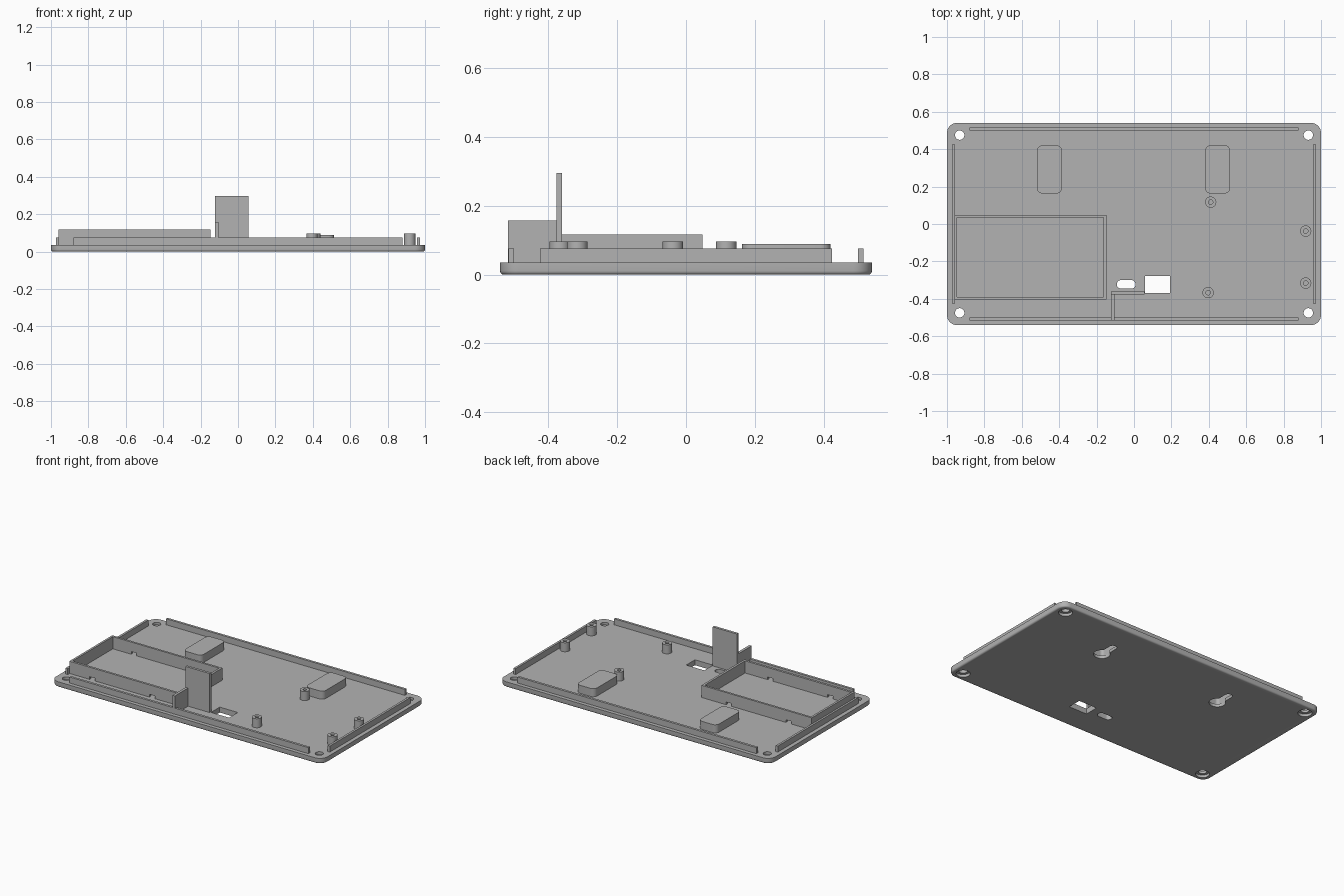
import bpy, bmesh, math

if "Cube" in bpy.data.objects:
    bpy.data.objects.remove(bpy.data.objects["Cube"], do_unlink=True)

grey = bpy.data.materials.new("matte grey")
grey.use_nodes = True
grey.diffuse_color = (0.45, 0.45, 0.45, 1)
grey.node_tree.nodes["Principled BSDF"].inputs["Base Color"].default_value = (0.45, 0.45, 0.45, 1)

FLOOR = 0.036       # top of the base plate
SUNK = FLOOR - 0.008  # parts reach slightly into the plate


def rounded(x0, x1, y0, y1, r=0, steps=8):
    """Outline of a rectangle with rounded corners."""
    if r == 0:
        return [(x0, y0), (x1, y0), (x1, y1), (x0, y1)]
    pts = []
    corners = [(x1 - r, y1 - r), (x0 + r, y1 - r), (x0 + r, y0 + r), (x1 - r, y0 + r)]
    for q, (cx, cy) in enumerate(corners):
        for i in range(steps + 1):
            a = (q + i / steps) * math.pi / 2
            pts.append((cx + r * math.cos(a), cy + r * math.sin(a)))
    return pts


def circle(x, y, r, n=32):
    return [(x + r * math.cos(i * math.tau / n), y + r * math.sin(i * math.tau / n)) for i in range(n)]


def prism(name, outline, z0, z1, fillet=0):
    """Extrude an outline upward, optionally rounding its lower edge."""
    bm = bmesh.new()
    base = bm.faces.new([bm.verts.new((x, y, z0)) for x, y in outline])
    top = bmesh.ops.extrude_face_region(bm, geom=[base], use_keep_orig=True)
    bmesh.ops.translate(bm, vec=(0, 0, z1 - z0),
                        verts=[v for v in top["geom"] if isinstance(v, bmesh.types.BMVert)])
    bmesh.ops.remove_doubles(bm, verts=bm.verts, dist=1e-5)
    bmesh.ops.recalc_face_normals(bm, faces=bm.faces)
    if fillet:
        low = [e for e in bm.edges if all(abs(v.co.z - z0) < 1e-5 for v in e.verts)]
        bmesh.ops.bevel(bm, geom=low, offset=fillet, segments=4, profile=0.5, affect='EDGES')
    mesh = bpy.data.meshes.new(name)
    bm.to_mesh(mesh)
    bm.free()
    mesh.materials.append(grey)
    obj = bpy.data.objects.new(name, mesh)
    bpy.context.collection.objects.link(obj)
    return obj


def activate(obj):
    bpy.ops.object.select_all(action='DESELECT')
    obj.select_set(True)
    bpy.context.view_layer.objects.active = obj


def cut(obj, outline, z0, z1):
    """Remove a prism from an object."""
    tool = prism("cutter", outline, z0, z1)
    tool.hide_render = True
    mod = obj.modifiers.new("cut", 'BOOLEAN')
    mod.operation = 'DIFFERENCE'
    mod.solver = 'EXACT'
    mod.object = tool
    activate(obj)
    bpy.ops.object.modifier_apply(modifier=mod.name)
    bpy.data.objects.remove(tool, do_unlink=True)


parts = []

# Base plate with filleted underside
plate = prism("base_plate", rounded(-1, 1, -0.541, 0.541, 0.055), 0, FLOOR, 0.011)
parts.append(plate)

# Counterbored corner screw holes
for sx in (-1, 1):
    for sy in (-1, 1):
        cut(plate, circle(sx * 0.932, sy * 0.475, 0.025), -0.1, 0.1)
        cut(plate, circle(sx * 0.932, sy * 0.475, 0.042), -0.1, 0.018)

# Port window and small slot
cut(plate, rounded(0.06, 0.193, -0.37, -0.278), -0.1, 0.1)
cut(plate, rounded(-0.092, 0.008, -0.345, -0.3, 0.022), -0.1, 0.1)

# Hollow wall-mount pads with keyholes underneath
for side, cx in (("right", -0.452), ("left", 0.447)):
    pad = prism(side + "_mount_pad", rounded(cx - 0.067, cx + 0.067, 0.163, 0.421, 0.03), SUNK, 0.09)
    pocket = rounded(cx - 0.052, cx + 0.052, 0.178, 0.406, 0.02)
    cut(pad, pocket, -0.1, 0.075)
    cut(plate, pocket, 0.02, 0.1)
    cut(plate, circle(cx, 0.235, 0.05), -0.1, 0.1)
    cut(plate, rounded(cx - 0.024, cx + 0.024, 0.22, 0.36, 0.023), -0.1, 0.1)
    parts.append(pad)

# Locating lips along the four edges
for s, long_name, short_name in ((-1, "front_lip", "right_lip"), (1, "back_lip", "left_lip")):
    ya, yb = sorted((s * 0.5, s * 0.516))
    xa, xb = sorted((s * 0.958, s * 0.973))
    parts.append(prism(long_name, rounded(-0.88, 0.88, ya, yb), SUNK, 0.076))
    parts.append(prism(short_name, rounded(xa, xb, -0.424, 0.424), SUNK, 0.076))

# Battery tray frame with small openings at the foot of its long walls
tray = prism("battery_tray", rounded(-0.96, -0.148, -0.404, 0.048), SUNK, 0.117)
cut(tray, rounded(-0.946, -0.163, -0.389, 0.034), -0.1, 0.2)
for x in (-0.79, -0.35):
    cut(tray, rounded(x - 0.02, x + 0.02, -0.6, 0.2), -0.1, FLOOR + 0.018)
parts.append(tray)

# Upright divider and its side wall
parts.append(prism("upright_divider", rounded(-0.122, 0.055, -0.377, -0.36), SUNK, 0.296))
parts.append(prism("divider_side_wall", rounded(-0.122, -0.104, -0.517, -0.365), SUNK, 0.157))

# Hollow screw posts
for i, (x, y) in enumerate([(0.41, 0.117), (0.918, -0.038), (0.918, -0.316), (0.396, -0.367)]):
    post = prism("screw_post_%d" % (i + 1), circle(x, y, 0.03), SUNK, 0.096)
    cut(post, circle(x, y, 0.012, 20), FLOOR, 0.2)
    parts.append(post)

# Smooth rounded surfaces, keep edges crisp
for obj in parts:
    activate(obj)
    bpy.ops.object.shade_smooth_by_angle(angle=math.radians(30))
